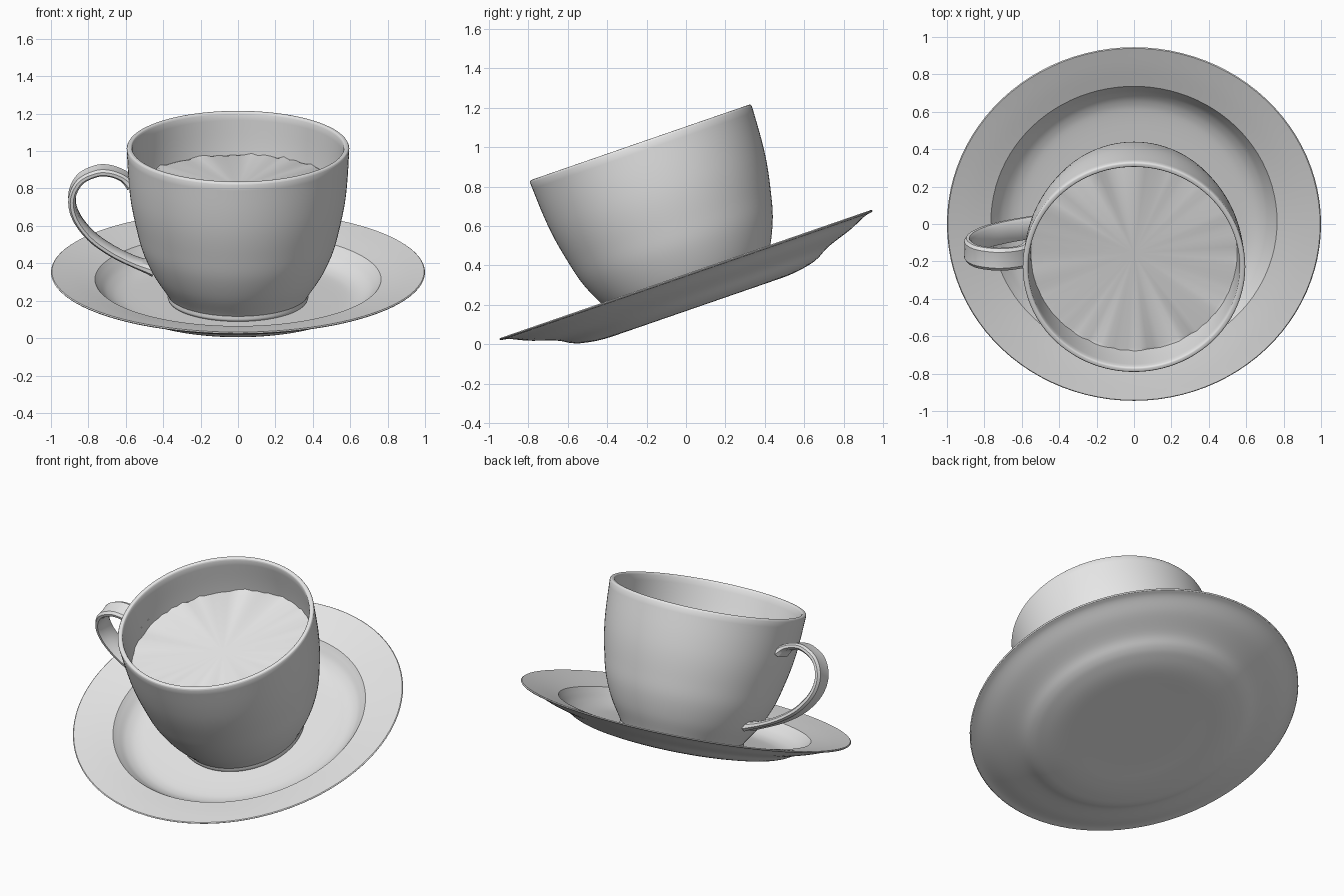
import bpy, bmesh, math, random
from mathutils import Matrix, Vector

random.seed(4)
if "Cube" in bpy.data.objects:
    bpy.data.objects.remove(bpy.data.objects["Cube"], do_unlink=True)

GREY = (0.8, 0.8, 0.8, 1)
mat = bpy.data.materials.new("plain grey")
mat.use_nodes = True
mat.diffuse_color = GREY
mat.node_tree.nodes["Principled BSDF"].inputs["Base Color"].default_value = GREY

# The whole set leans forward; parts are modelled upright around the saucer rim centre
TILT = Matrix.Translation((0, 0, 0.352)) @ Matrix.Rotation(math.radians(19.05), 4, 'X')
SEGMENTS = 96


def smooth(points, steps=5):
    """Catmull-Rom curve through 2D points."""
    p = [Vector(q) for q in points]
    p = [2 * p[0] - p[1]] + p + [2 * p[-1] - p[-2]]
    out = []
    for a, b, c, d in zip(p, p[1:], p[2:], p[3:]):
        for i in range(steps):
            t = i / steps
            out.append(0.5 * (2 * b + (c - a) * t + (2 * a - 5 * b + 4 * c - d) * t ** 2
                              + (3 * b - a - 3 * c + d) * t ** 3))
    return out + [p[-2]]


def finish(bm, name, angle=35):
    bmesh.ops.remove_doubles(bm, verts=bm.verts, dist=0.0005)
    bmesh.ops.recalc_face_normals(bm, faces=bm.faces)
    mesh = bpy.data.meshes.new(name)
    bm.to_mesh(mesh)
    bm.free()
    mesh.materials.append(mat)
    obj = bpy.data.objects.new(name, mesh)
    bpy.context.collection.objects.link(obj)
    obj.matrix_world = TILT
    bpy.ops.object.select_all(action='DESELECT')
    obj.select_set(True)
    bpy.context.view_layer.objects.active = obj
    bpy.ops.object.shade_smooth_by_angle(angle=math.radians(angle))
    return obj


def lathe(name, runs):
    """Revolve smooth runs of (radius, height), joined at corners."""
    bm = bmesh.new()
    verts = [bm.verts.new((p.x, 0, p.y)) for run in runs for p in smooth(run)]
    edges = [bm.edges.new(pair) for pair in zip(verts, verts[1:])]
    bmesh.ops.spin(bm, geom=verts + edges, cent=(0, 0, 0), axis=(0, 0, 1),
                   angle=math.tau, steps=SEGMENTS, use_merge=True)
    return finish(bm, name)


# Saucer: flat base, flared lip and sunken well
lathe("saucer", [
    [(0, -0.172), (0.3, -0.172), (0.49, -0.172), (0.6, -0.157), (0.66, -0.138),
     (0.73, -0.1), (0.86, -0.056), (0.95, -0.016), (0.995, -0.006)],
    [(0.995, -0.006), (1, 0), (0.995, 0.005)],
    [(0.995, 0.005), (0.88, -0.016), (0.765, -0.04)],
    [(0.765, -0.04), (0.74, -0.068), (0.7, -0.107), (0.64, -0.138), (0.55, -0.15),
     (0.3, -0.152), (0, -0.152)],
])

# Cup: foot, rounded body, rim and hollow interior
body = [(0.384, -0.105), (0.455, 0.006), (0.512, 0.135), (0.546, 0.267),
        (0.572, 0.4), (0.586, 0.53), (0.595, 0.7)]
WALL = 0.03
lathe("cup", [
    [(0, -0.151), (0.37, -0.151)],
    [(0.37, -0.151), (0.376, -0.14), (0.375, -0.12)],
    [(0.375, -0.12), (0.384, -0.105)],
    body,
    [(0.595, 0.7), (0.59, 0.709), (0.58, 0.711), (0.57, 0.709), (0.565, 0.7)],
    [(r - WALL, z) for r, z in reversed(body)],
    [(0.354, -0.105), (0.2, -0.115), (0, -0.115)],
])

# Liquid: flat disc with a slightly ragged edge against the wall
bm = bmesh.new()
level = 0.475
centre = bm.verts.new((0, 0, level))
rings = []
for radius, wobble in ((0.535, 0), (0.552, 0.008)):
    rings.append([bm.verts.new((radius * math.cos(a), radius * math.sin(a),
                                level + random.uniform(-wobble, wobble)))
                  for a in (math.tau * i / SEGMENTS for i in range(SEGMENTS))])
inner, outer = rings
for i in range(SEGMENTS):
    j = (i + 1) % SEGMENTS
    bm.faces.new((centre, inner[i], inner[j]))
    bm.faces.new((inner[i], outer[i], outer[j], inner[j]))
finish(bm, "liquid")

# Handle: chamfered strap swept along an ear-shaped path, flaring into the cup
path = smooth([(-0.572, 0.505), (-0.62, 0.548), (-0.69, 0.574), (-0.76, 0.571),
               (-0.845, 0.525), (-0.888, 0.43), (-0.868, 0.32), (-0.79, 0.21),
               (-0.68, 0.125), (-0.56, 0.062), (-0.45, 0.02)], 6)
section = [(0.062, 0.008), (0.045, 0.019), (0, 0.022), (-0.045, 0.019), (-0.062, 0.008),
           (-0.062, -0.008), (-0.045, -0.019), (0, -0.016), (0.045, -0.019), (0.062, -0.008)]
bm = bmesh.new()
loops = []
for i, p in enumerate(path):
    tangent = (path[min(i + 1, len(path) - 1)] - path[max(i - 1, 0)]).normalized()
    normal = Vector((-tangent.y, tangent.x))
    end = min(i, len(path) - 1 - i)
    flare = 1 + 0.5 * max(0, 1 - end / 7) ** 2
    loop = []
    for across, depth in section:
        q = p + normal * depth * flare
        loop.append(bm.verts.new((q.x, across * (1 + (flare - 1) * 0.4), q.y)))
    loops.append(loop)
n = len(section)
for a, b in zip(loops, loops[1:]):
    for k in range(n):
        bm.faces.new((a[k], a[(k + 1) % n], b[(k + 1) % n], b[k]))
bm.faces.new(loops[0])
bm.faces.new(loops[-1])
finish(bm, "handle", 30)
